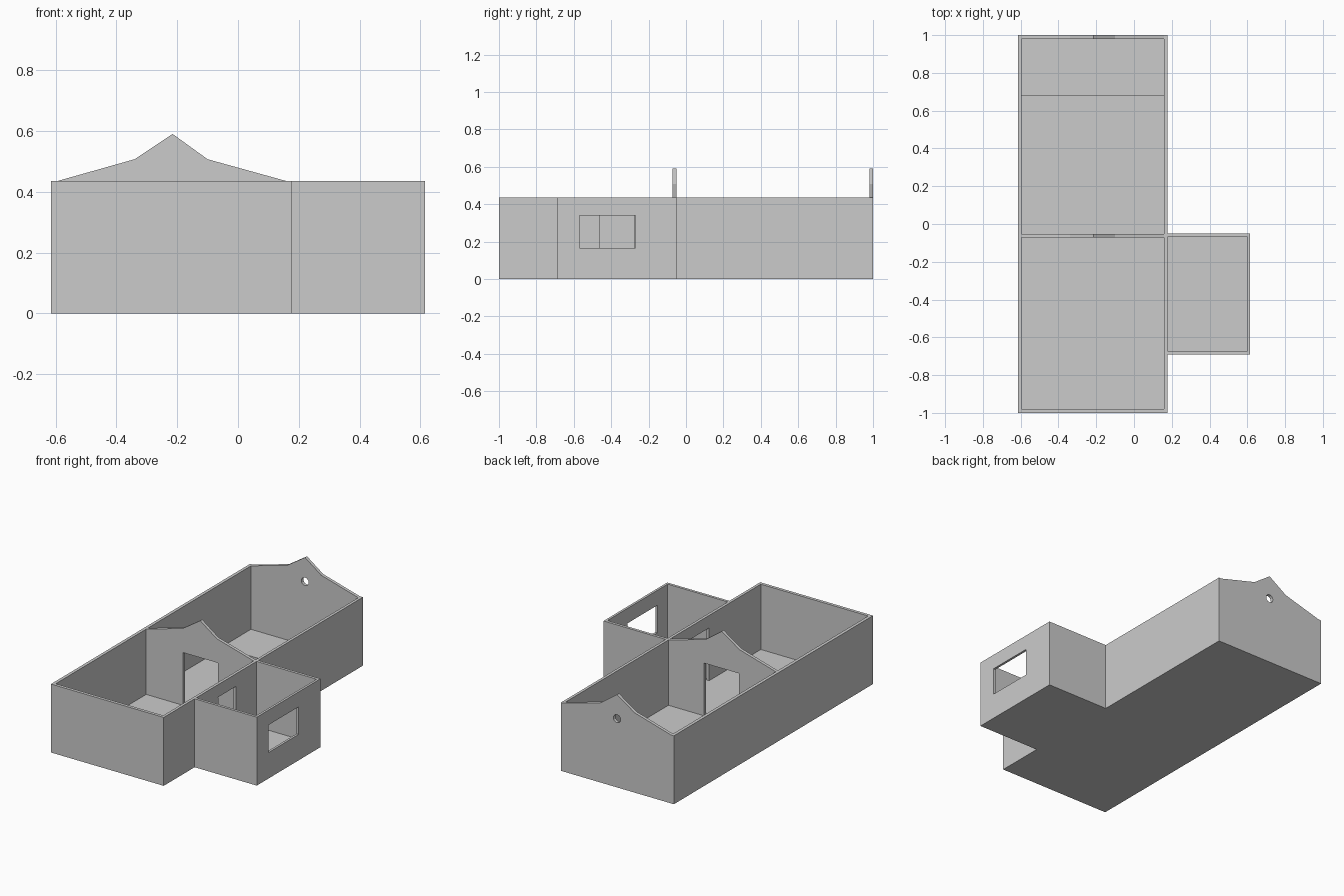
import bpy, bmesh
from math import pi, cos, sin, radians

if "Cube" in bpy.data.objects:
    bpy.data.objects.remove(bpy.data.objects["Cube"])

H = 0.435      # wall height
F = 0.02       # floor thickness
ROT = {"y": (radians(90), 0, 0), "x": (radians(90), 0, radians(90)), "z": (0, 0, 0)}


def panel(name, axis, lo, hi, outline, holes=()):
    """Flat outline with holes, given thickness from lo to hi along an axis."""
    cu = bpy.data.curves.new(name, "CURVE")
    cu.dimensions, cu.fill_mode, cu.extrude = "2D", "BOTH", (hi - lo) / 2
    for pts in (outline, *holes):
        sp = cu.splines.new("POLY")
        sp.points.add(len(pts) - 1)
        for p, (a, b) in zip(sp.points, pts):
            p.co = (a, b, 0, 1)
        sp.use_cyclic_u = True
    tmp = bpy.data.objects.new(name + "_curve", cu)
    bpy.context.collection.objects.link(tmp)
    bpy.context.view_layer.update()
    dg = bpy.context.evaluated_depsgraph_get()
    me = bpy.data.meshes.new_from_object(tmp.evaluated_get(dg))
    bpy.data.objects.remove(tmp)
    # Weld caps to sides and keep faces flat
    bm = bmesh.new()
    bm.from_mesh(me)
    bmesh.ops.remove_doubles(bm, verts=bm.verts, dist=1e-4)
    bmesh.ops.recalc_face_normals(bm, faces=bm.faces)
    for f in bm.faces:
        f.smooth = False
    bm.to_mesh(me)
    bm.free()
    me.name = name
    ob = bpy.data.objects.new(name, me)
    ob.rotation_euler = ROT[axis]
    ob.location["xyz".index(axis)] = (lo + hi) / 2
    bpy.context.collection.objects.link(ob)
    return ob


def rect(a0, b0, a1, b1):
    return [(a0, b0), (a1, b0), (a1, b1), (a0, b1)]


X0, XI0, XI1, X1 = -0.615, -0.595, 0.16, 0.178   # main hall, outer and inner x
AX, AXI = 0.615, 0.6                             # annex outer wall
AY0, AY1 = -0.69, -0.05                          # annex y range
gable = [(XI1, H), (-0.10, 0.507), (-0.215, 0.59), (-0.34, 0.507), (XI0, H)]

# Floors, with a low platform at the far end
panel("hall_floor", "z", 0, F, rect(XI0, -0.98, XI1, 0.98))
panel("platform", "z", F, 0.032, rect(XI0, 0.68, XI1, 0.98))
panel("annex_floor", "z", 0, F, rect(X1, AY0 + 0.017, AXI, AY1 - 0.018))

# Main hall outer walls
panel("front_wall", "y", -1, -0.98, rect(X0, 0, X1, H))
panel("left_wall", "x", X0, XI0, rect(-0.98, 0, 0.98, H))
panel("right_wall", "x", XI1, X1, rect(-0.98, 0, 0.98, H),
      [rect(-0.46, F, -0.275, 0.355)])

# Back gable wall with a small round window
ring = [(-0.215 + 0.026 * cos(i * pi / 6), 0.437 + 0.026 * sin(i * pi / 6)) for i in range(12)]
panel("back_gable_wall", "y", 0.98, 1, [(X0, 0), (X1, 0), (X1, H)] + gable + [(X0, H)], [ring])

# Gabled partition with a doorway
door = [(-0.338, F), (-0.338, 0.355), (-0.09, 0.355), (-0.09, F)]
panel("partition_wall", "y", -0.072, -0.052, [(XI0, F)] + door + [(XI1, F)] + gable)

# Annex walls and window
panel("annex_front_wall", "y", AY0, AY0 + 0.017, rect(X1, 0, AXI, H))
panel("annex_back_wall", "y", AY1 - 0.018, AY1, rect(X1, 0, AXI, H))
panel("annex_window_wall", "x", AXI, AX, rect(AY0, 0, AY1, H),
      [rect(-0.57, 0.165, -0.27, 0.34)])
